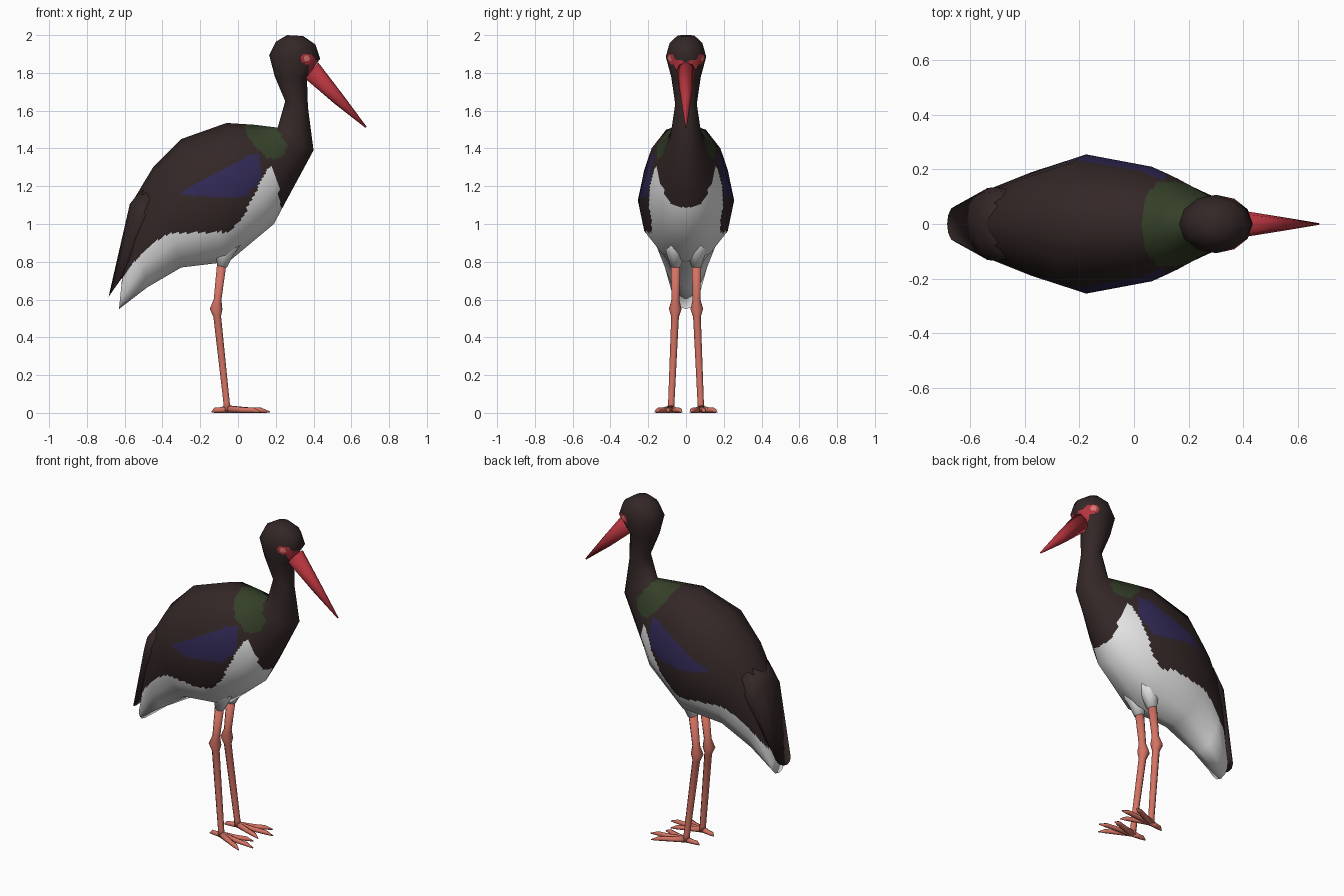
import bpy, bmesh, math
from mathutils import Vector

if "Cube" in bpy.data.objects:
    bpy.data.objects.remove(bpy.data.objects["Cube"])


def material(name, r, g, b):
    m = bpy.data.materials.new(name)
    m.diffuse_color = (r, g, b, 1)
    m.use_nodes = True
    m.node_tree.nodes["Principled BSDF"].inputs["Base Color"].default_value = m.diffuse_color
    return m


BLACK = material("brown_black", .034, .020, .020)
WHITE = material("white", .80, .80, .80)
BLUE = material("dark_blue", .031, .022, .090)
GREEN = material("dark_green", .034, .050, .021)
RED = material("bill_red", .46, .034, .047)
PINK = material("eye_pink", .75, .20, .18)
SALMON = material("leg_salmon", .65, .17, .125)


def oval(x1, z1, x2, z2, hw, n=12):
    """Oval ring spanned by a back point and a front point, with a half width in y."""
    a, b = Vector((x1, 0, z1)), Vector((x2, 0, z2))
    c, h = (a + b) / 2, (a - b) / 2
    return [c + h * math.cos(t) + Vector((0, hw * math.sin(t), 0))
            for t in (2 * math.pi * i / n for i in range(n))]


def tube_rings(points, radii, n):
    """Round rings along a path."""
    pts = [Vector(p) for p in points]
    rings = []
    for i, p in enumerate(pts):
        d = (pts[min(i + 1, len(pts) - 1)] - pts[max(i - 1, 0)]).normalized()
        ref = Vector((0, 1, 0)) if abs(d.z) > .5 else Vector((0, 0, 1))
        u = d.cross(ref).normalized()
        v = d.cross(u)
        rings.append([p + radii[i] * (u * math.cos(t) + v * math.sin(t))
                      for t in (2 * math.pi * (k + .5) / n for k in range(n))])
    return rings


def skin_bmesh(rings):
    bm = bmesh.new()
    rows = [[bm.verts.new(p) for p in r] for r in rings]
    n = len(rings[0])
    for a, b in zip(rows, rows[1:]):
        for i in range(n):
            bm.faces.new((a[i], a[(i + 1) % n], b[(i + 1) % n], b[i]))
    bm.faces.new(rows[0][::-1])
    bm.faces.new(rows[-1])
    bmesh.ops.recalc_face_normals(bm, faces=bm.faces)
    bm.normal_update()
    return bm


def refine(rows, s):
    """Bilinear refinement of a ring grid, keeping its low-poly shape."""
    out, n = [], len(rows[0])
    for j in range((len(rows) - 1) * s + 1):
        k = min(j // s, len(rows) - 2)
        f = j / s - k
        r = [rows[k][i].lerp(rows[k + 1][i], f) for i in range(n)]
        out.append([r[i].lerp(r[(i + 1) % n], q / s) for i in range(n) for q in range(s)])
    return out


def skin(name, rings, mats, rule=None, sub=1, smooth=True):
    """Skin rings into an object; the rule picks a material from each face centre."""
    n = len(rings[0])
    bm = skin_bmesh(rings)
    normals = None
    if sub > 1:
        flat = [v.normal.copy() for v in bm.verts]
        bm.free()
        rows = [flat[i:i + n] for i in range(0, len(flat), n)]
        normals = [v.normalized() for r in refine(rows, sub) for v in r]
        bm = skin_bmesh(refine(rings, sub))
    for f in bm.faces:
        f.smooth = smooth
        if rule:
            f.material_index = rule(f.calc_center_median())
    me = bpy.data.meshes.new(name)
    bm.to_mesh(me)
    bm.free()
    for m in mats:
        me.materials.append(m)
    if normals:
        me.normals_split_custom_set_from_vertices(normals)
    ob = bpy.data.objects.new(name, me)
    bpy.context.collection.objects.link(ob)
    return ob


def inside(x, z, poly):
    hit = False
    for (x1, z1), (x2, z2) in zip(poly, poly[1:] + poly[:1]):
        if (z1 > z) != (z2 > z) and x < (x2 - x1) * (z - z1) / (z2 - z1) + x1:
            hit = not hit
    return hit


def height_at(x, line):
    for (x1, z1), (x2, z2) in zip(line, line[1:]):
        if x <= x2:
            return z1 + (z2 - z1) * (x - x1) / (x2 - x1)
    return line[-1][1]


# Plumage markings, seen from the side
belly_line = [(-.70, .62), (-.63, .69), (-.55, .80), (-.45, .90), (-.36, .95), (-.05, .96),
              (.02, 1.02), (.08, 1.15), (.155, 1.29), (.175, 1.30), (.20, 1.26),
              (.215, 1.19), (.225, 1.09), (1, 1.09)]
wing_patch = [(-.30, 1.165), (-.20, 1.23), (.04, 1.355), (.11, 1.37), (.125, 1.26),
              (.10, 1.20), (.03, 1.145), (-.27, 1.15)]
neck_patch = [(.03, 1.6), (.035, 1.50), (.08, 1.42), (.16, 1.345), (.21, 1.345),
              (.245, 1.37), (.26, 1.42), (.20, 1.515), (.20, 1.6)]
face_patch = [(.333, 1.885), (.35, 1.90), (.39, 1.897), (.45, 1.83), (.45, 1.75),
              (.37, 1.765), (.375, 1.84), (.34, 1.855)]


def plumage(c):
    if math.hypot(c.x - .366, c.z - 1.876) < .016:
        return 5
    if inside(c.x, c.z, face_patch):
        return 4
    if inside(c.x, c.z, neck_patch):
        return 3
    if inside(c.x, c.z, wing_patch):
        return 2
    return 1 if c.z < height_at(c.x, belly_line) else 0


# Body, neck and head in one skin from tail to crown
body = [oval(-.615, .70, -.63, .55, .07),
        oval(-.57, 1.10, -.48, .665, .13),
        oval(-.45, 1.30, -.30, .77, .19),
        oval(-.30, 1.45, -.05, .80, .255),
        oval(-.06, 1.535, .19, 1.0, .21),
        oval(.09, 1.525, .235, 1.085, .165),
        oval(.21, 1.51, .40, 1.39, .085),
        oval(.25, 1.65, .37, 1.62, .057),
        oval(.195, 1.78, .365, 1.775, .078),
        oval(.165, 1.895, .435, 1.875, .107),
        oval(.20, 1.965, .41, 1.95, .087),
        oval(.26, 2.0, .345, 1.995, .045)]
skin("body", body, [BLACK, WHITE, BLUE, GREEN, RED, PINK], plumage, sub=12)

# Folded wing tips over the tail
skin("wing_tips", [oval(-.50, 1.20, -.40, 1.0, .14),
                   oval(-.573, 1.105, -.50, .86, .132),
                   oval(-.685, .615, -.625, .70, .066)], [BLACK])

# Bill
skin("bill", [oval(.425, 1.855, .355, 1.77, .05, 8),
              oval(.555, 1.685, .512, 1.636, .027, 8),
              oval(.681, 1.515, .675, 1.509, .003, 8)], [RED])

# Legs and feet, mirrored
for side, s in (("left", 1), ("right", -1)):
    skin(side + "_thigh", tube_rings([(-.03, s * .06, .97), (-.07, s * .055, .85),
                                      (-.085, s * .055, .775)], [.09, .05, .028], 10), [WHITE])
    skin(side + "_leg", tube_rings(
        [(-.085, s * .055, .80), (-.108, s * .056, .60), (-.116, s * .057, .55),
         (-.11, s * .058, .51), (-.06, s * .078, .05), (-.055, s * .08, .012)],
        [.027, .022, .036, .022, .018, .022], 8), [SALMON])
    for toe, x, y in (("middle", .17, .098), ("outer", .12, .165),
                      ("inner", .12, .022), ("back", -.14, .07)):
        a, b = Vector((-.055, s * .08, .020)), Vector((x, s * y, .004))
        mid, claw = a.lerp(b, .45), a.lerp(b, .78)
        mid.z, claw.z = .015, .014
        skin(f"{side}_{toe}_toe", tube_rings([a, mid, claw, b], [.020, .015, .014, .003], 6),
             [SALMON])
